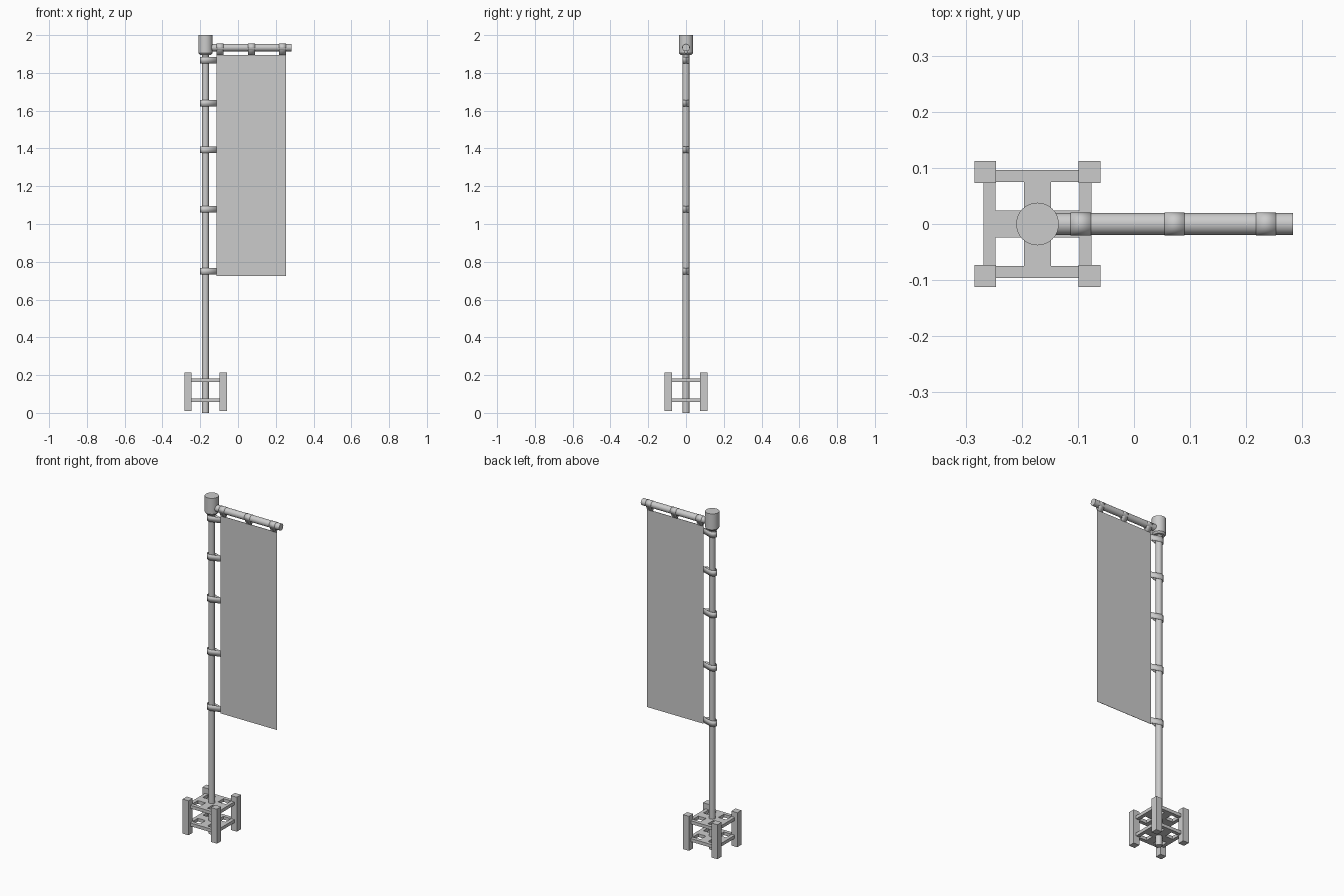
import bpy, bmesh, math

if "Cube" in bpy.data.objects:
    bpy.data.objects.remove(bpy.data.objects["Cube"])

PX = -0.172      # pole centre
BAR_Z = 1.934    # arm height


def finish(name, bm, smooth=False):
    bmesh.ops.recalc_face_normals(bm, faces=bm.faces)
    me = bpy.data.meshes.new(name)
    bm.to_mesh(me)
    bm.free()
    ob = bpy.data.objects.new(name, me)
    bpy.context.collection.objects.link(ob)
    if smooth:
        bpy.context.view_layer.objects.active = ob
        ob.select_set(True)
        bpy.ops.object.shade_smooth_by_angle(angle=math.radians(35))
        ob.select_set(False)
    return ob


def box(name, x0, x1, y0, y1, z0, z1):
    bm = bmesh.new()
    bmesh.ops.create_cube(bm, size=1)
    for v in bm.verts:
        v.co = ((x0 + x1) / 2 + v.co.x * (x1 - x0),
                (y0 + y1) / 2 + v.co.y * (y1 - y0),
                (z0 + z1) / 2 + v.co.z * (z1 - z0))
    return finish(name, bm)


def lathe(name, profile, n=32):
    """Closed round solid from (radius, height) rings along local z."""
    bm = bmesh.new()
    rings = [[bm.verts.new((r * math.cos(2 * math.pi * i / n),
                            r * math.sin(2 * math.pi * i / n), h))
              for i in range(n)] for r, h in profile]
    for a, b in zip(rings, rings[1:]):
        for i in range(n):
            j = (i + 1) % n
            bm.faces.new((a[i], a[j], b[j], b[i]))
    bm.faces.new(rings[0])
    bm.faces.new(rings[-1])
    return finish(name, bm, True)


def strap(name, back, side, tip, width):
    """Thin teardrop loop: rounded behind the origin, pinched at +x tip."""
    n = 12
    pts = [(-back * math.sin(math.pi * i / n), side * math.cos(math.pi * i / n))
           for i in range(n + 1)]
    pts += [(tip, -0.001), (tip, 0.001)]
    bm = bmesh.new()
    lo = [bm.verts.new((x, y, -width / 2)) for x, y in pts]
    hi = [bm.verts.new((x, y, width / 2)) for x, y in pts]
    for i in range(len(pts)):
        j = (i + 1) % len(pts)
        bm.faces.new((lo[i], lo[j], hi[j], hi[i]))
    ob = finish(name, bm, True)
    m = ob.modifiers.new("thickness", 'SOLIDIFY')
    m.thickness = 0.002
    return ob


# Pole, head and horizontal arm
pole = lathe("pole", [(0.018, 0), (0.018, 1.91)])
pole.location.x = PX
head = lathe("pole_head", [(0.03, 1.896), (0.038, 1.906), (0.038, 2.0)])
head.location.x = PX
arm = lathe("banner_arm", [(0.0195, 0), (0.0195, 0.455)])
arm.location = (PX, 0, BAR_Z)
arm.rotation_euler.y = math.pi / 2

# Banner cloth
box("banner", -0.115, 0.255, -0.001, 0.001, 0.725, 1.896)

# Straps holding the banner to the pole
for z in (1.868, 1.64, 1.392, 1.077, 0.749):
    s = strap("pole_strap", 0.028, 0.0195, 0.058, 0.034)
    s.location = (PX, 0, z)

# Straps hanging the banner from the arm
for x in (-0.095, 0.072, 0.235):
    s = strap("arm_strap", 0.0205, 0.0205, 0.04, 0.036)
    s.location = (x, 0, BAR_Z)
    s.rotation_euler.y = math.pi / 2

# Corner posts of the base
for sx in (-1, 1):
    for sy in (-1, 1):
        cx, cy = PX + sx * 0.093, sy * 0.093
        box("base_post", cx - 0.0195, cx + 0.0195, cy - 0.0195, cy + 0.0195, 0.01, 0.214)

# Two base frames: a plate with four openings
cuts = [-0.096, -0.0745, -0.024, 0.024, 0.0745, 0.096]
for z0 in (0.058, 0.163):
    bm = bmesh.new()
    g = [[bm.verts.new((PX + x, y, z0)) for y in cuts] for x in cuts]
    for i in range(5):
        for j in range(5):
            if not (i in (1, 3) and j in (1, 3)):
                bm.faces.new((g[i][j], g[i + 1][j], g[i + 1][j + 1], g[i][j + 1]))
    ob = finish("base_frame", bm)
    m = ob.modifiers.new("thickness", 'SOLIDIFY')
    m.thickness = 0.019
    m.offset = 1
